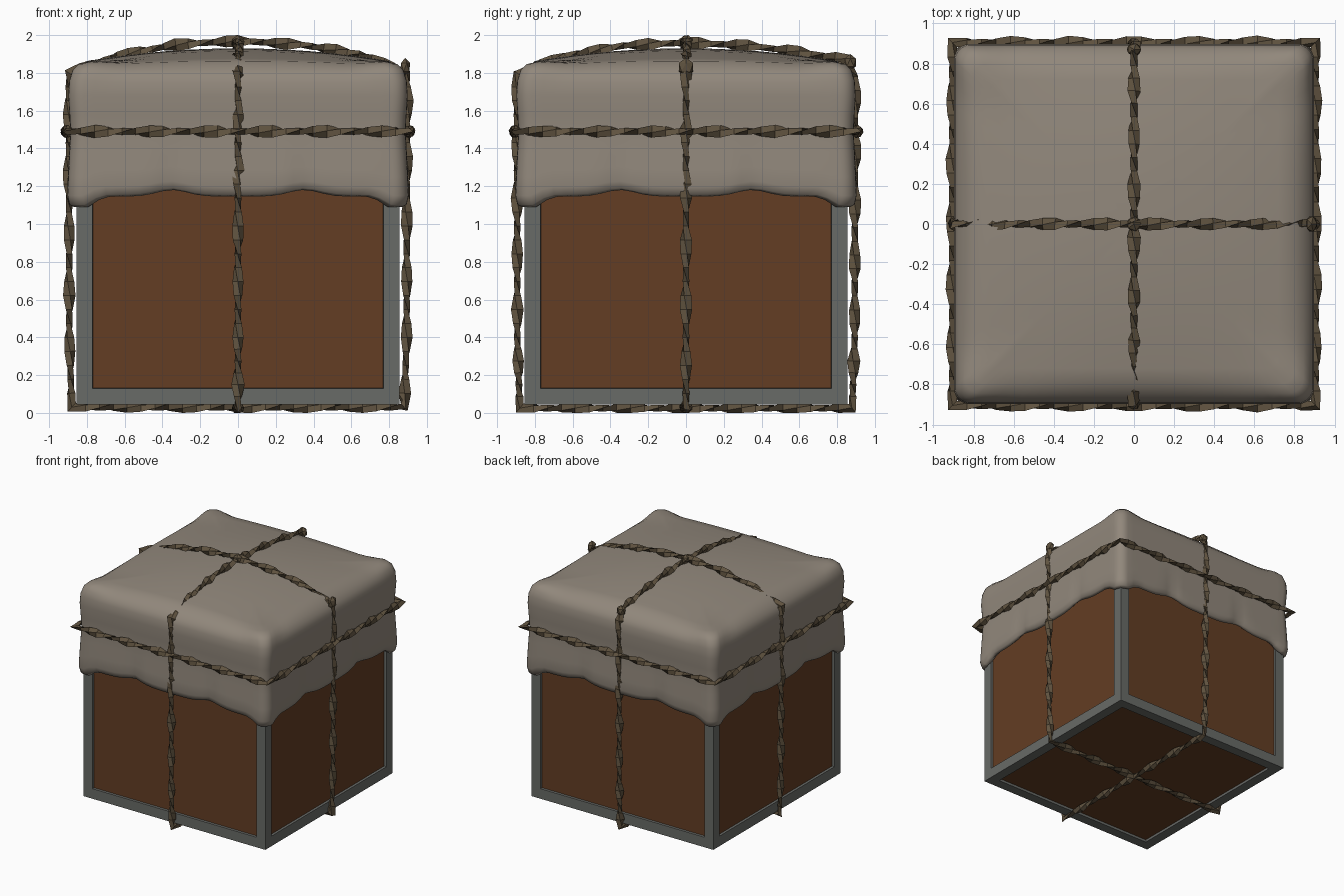
import bpy, bmesh, math, random
from mathutils import Vector

if "Cube" in bpy.data.objects:
    bpy.data.objects.remove(bpy.data.objects["Cube"])

random.seed(4)


def material(name, rgb):
    m = bpy.data.materials.new(name)
    m.diffuse_color = (*rgb, 1)
    m.use_nodes = True
    m.node_tree.nodes["Principled BSDF"].inputs["Base Color"].default_value = m.diffuse_color
    return m


GREY = material("grey frame", (0.14, 0.146, 0.135))
BROWN = material("brown panel", (0.125, 0.047, 0.017))
CLOTH = material("beige cloth", (0.285, 0.245, 0.20))
ROPE = material("dark rope", (0.115, 0.085, 0.05))


def finish(bm, name, mats):
    bmesh.ops.recalc_face_normals(bm, faces=bm.faces)
    me = bpy.data.meshes.new(name)
    bm.to_mesh(me)
    bm.free()
    for m in mats:
        me.materials.append(m)
    ob = bpy.data.objects.new(name, me)
    bpy.context.collection.objects.link(ob)
    return ob


# Crate: cube with a recessed brown panel on every side
bm = bmesh.new()
bmesh.ops.create_cube(bm, size=1.71)
bmesh.ops.translate(bm, verts=bm.verts, vec=(0, 0, 0.90))
panels = list(bm.faces)
bmesh.ops.inset_individual(bm, faces=panels, thickness=0.12, depth=0)
bmesh.ops.inset_individual(bm, faces=panels, thickness=0.002, depth=-0.02)
for f in panels:
    f.material_index = 1
finish(bm, "crate", [GREY, BROWN])


# Cloth cover: rounded-square rings from the hem up over a domed top
def square_ring(radius=0.09, side=28, corner=6):
    pts = []
    c = 1 - radius
    for q in range(4):
        a0 = q * math.pi / 2
        cx, cy = [(c, c), (-c, c), (-c, -c), (c, -c)][q]
        nx, ny = [(-c, c), (-c, -c), (c, -c), (c, c)][q]
        for i in range(corner + 1):
            a = a0 + math.pi / 2 * i / corner
            pts.append((cx + radius * math.cos(a), cy + radius * math.sin(a)))
        ex, ey = radius * math.cos(a), radius * math.sin(a)
        for i in range(1, side):
            k = i / side
            pts.append((cx + (nx - cx) * k + ex, cy + (ny - cy) * k + ey))
    return pts


def step(a, b, x):
    x = max(0, min(1, (x - a) / (b - a)))
    return x * x * (3 - 2 * x)


def bump(t, width):
    return math.exp(-((t - 0.4) / width) ** 2)


def hem(t):
    return 1.145 + 0.035 * bump(t, 0.13) - 0.055 * step(0.8, 0.92, t)


def dome(x, y):
    d = (1 - min(1, abs(x)) ** 2) * (1 - min(1, abs(y)) ** 2)
    corner = step(0.55, 0.9, min(abs(x), abs(y)))
    return 1.825 + 0.105 * d + 0.025 * corner


# (half width, height): heights below 1 are a share of the way from hem to rope
rings = [(0.845, 0.08), (0.87, 0.0), (0.893, 0.03), (0.903, 0.15), (0.899, 0.4),
         (0.893, 0.7), (0.887, 1.0), (0.892, 1.58), (0.898, 1.68), (0.893, 1.75),
         (0.875, 1.795), (0.845, 1.822)]
rings += [(h, None) for h in (0.80, 0.72, 0.62, 0.5, 0.38, 0.25, 0.12)]
base = square_ring()
bm = bmesh.new()
loops = []
for h, z in rings:
    loop = []
    for px, py in base:
        t = min(abs(px), abs(py))
        w = h
        if z is None:
            zz = dome(px * h, py * h)
        elif z <= 1:
            zz = hem(t) + (1.49 - hem(t)) * z
            w = h - 0.016 * bump(t, 0.05) * (1 - z) * (h > 0.88)
        else:
            zz = z + 0.025 * step(0.7, 0.95, t) * step(1.7, 1.82, z)
        loop.append(bm.verts.new((px * w, py * w, zz)))
    loops.append(loop)
n = len(base)
for a, b in zip(loops, loops[1:]):
    for i in range(n):
        bm.faces.new((a[i], a[(i + 1) % n], b[(i + 1) % n], b[i]))
top = bm.verts.new((0, 0, dome(0, 0)))
for i in range(n):
    bm.faces.new((loops[-1][i], loops[-1][(i + 1) % n], top))
cover = finish(bm, "cloth_cover", [CLOTH])
for p in cover.data.polygons:
    p.use_smooth = True


# Ropes: flat four-sided band twisted along a closed planar path
def rope(name, corners, normal):
    corners = [Vector(c) for c in corners]
    path = []
    for a, b in zip(corners, corners[1:] + corners[:1]):
        k = max(1, math.ceil((b - a).length / 0.075))
        path += [a.lerp(b, i / k) for i in range(k)]
    n = len(path)
    turns = 2 * round(n * 0.073 / 0.6)
    normal = Vector(normal)
    bm = bmesh.new()
    loops = []
    for i, p in enumerate(path):
        tangent = (path[(i + 1) % n] - path[i - 1]).normalized()
        side = tangent.cross(normal).normalized()
        twist = math.pi * turns * i / n
        loop = []
        grow = random.uniform(0.88, 1.08)
        for q in range(4):
            a = q * math.pi / 2
            u, v = 0.033 * grow * math.cos(a), 0.018 * math.sin(a)
            x = u * math.cos(twist) - v * math.sin(twist)
            y = u * math.sin(twist) + v * math.cos(twist)
            co = p + side * x + normal * y
            co.z = max(0, min(2, co.z))
            loop.append(bm.verts.new(co))
        loops.append(loop)
    for i in range(n):
        a, b = loops[i], loops[(i + 1) % n]
        for q in range(4):
            bm.faces.new((a[q], a[(q + 1) % 4], b[(q + 1) % 4], b[q]))
    return finish(bm, name, [ROPE])


# Over-the-top ropes as (across, height) profiles
over_x = [(-0.88, 0.03), (-0.893, 0.4), (-0.895, 1.8), (-0.64, 1.89), (-0.33, 1.95),
          (0, 1.97), (0.33, 1.95), (0.64, 1.90), (0.895, 1.8), (0.893, 0.4), (0.88, 0.03)]
over_y = [(-0.88, 0.025), (-0.893, 0.4), (-0.895, 1.8), (-0.64, 1.89), (-0.33, 1.945),
          (0, 1.96), (0.33, 1.945), (0.6, 1.91), (0.85, 1.87), (0.895, 1.78),
          (0.893, 0.4), (0.88, 0.025)]
rope("side_to_side_rope", [(a, 0, z) for a, z in over_x], (0, 1, 0))
rope("front_to_back_rope", [(0, a, z) for a, z in over_y], (1, 0, 0))
s = 0.905
rope("waist_rope", [(-s, -s, 1.49), (s, -s, 1.49), (s, s, 1.49), (-s, s, 1.49)], (0, 0, 1))


# Knots where the ropes cross
def knot(name, loc, size):
    bm = bmesh.new()
    bmesh.ops.create_icosphere(bm, subdivisions=1, radius=1)
    for v in bm.verts:
        v.co = Vector([c * k + o for c, k, o in zip(v.co, size, loc)])
    finish(bm, name, [ROPE])


knot("top_knot", (0, 0, 1.965), (0.04, 0.04, 0.035))
knot("right_knot", (0.885, 0, 1.83), (0.03, 0.045, 0.05))
knot("back_knot", (0, 0.87, 1.855), (0.04, 0.035, 0.045))
